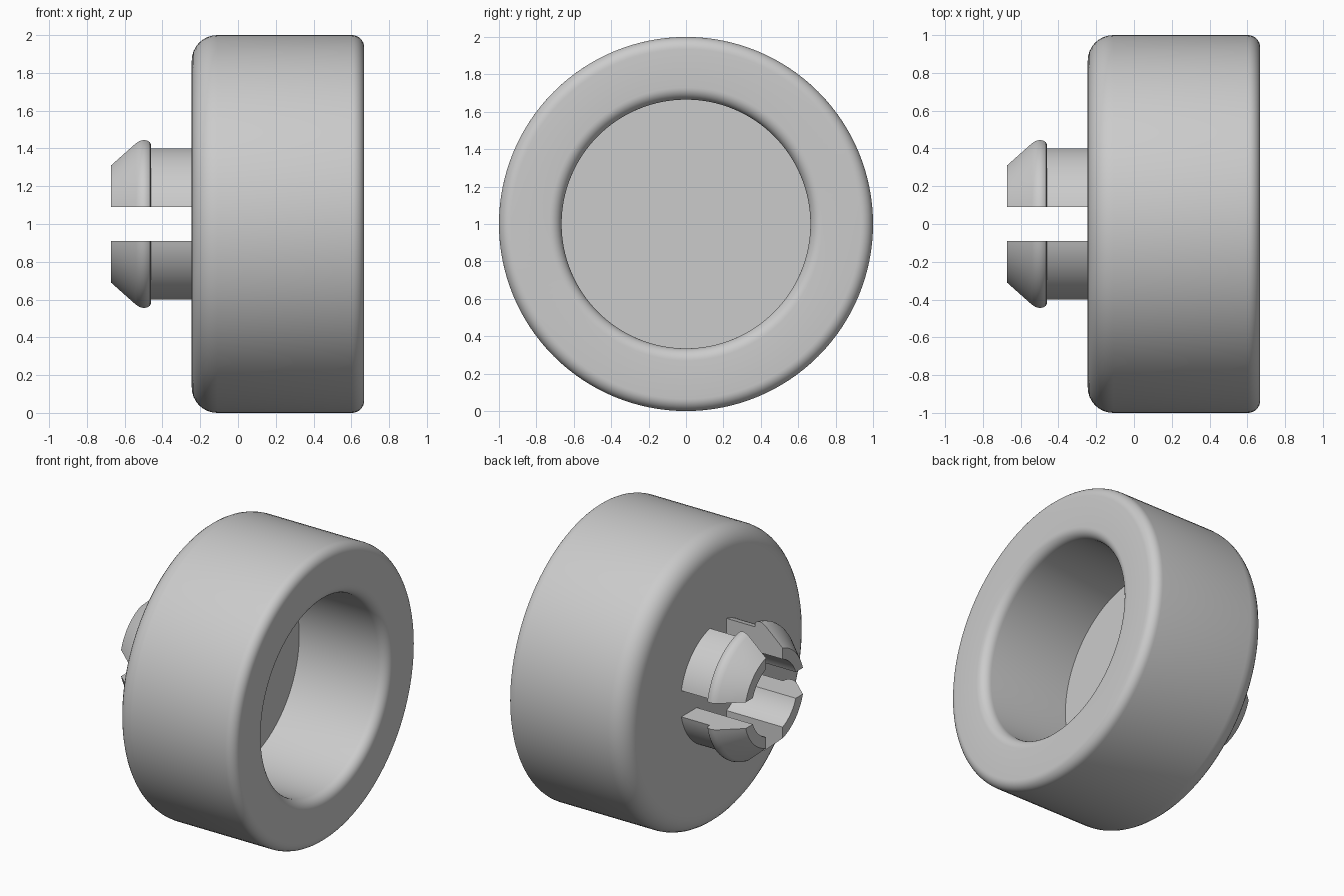
import bpy, bmesh, math

if "Cube" in bpy.data.objects:
    bpy.data.objects.remove(bpy.data.objects["Cube"])

SEG = 128
grey = bpy.data.materials.new("light grey")
grey.diffuse_color = (0.6, 0.6, 0.6, 1)
grey.use_nodes = True
grey.node_tree.nodes["Principled BSDF"].inputs["Base Color"].default_value = grey.diffuse_color


def arc(cx, cr, rad, a0, a1, n=8):
    """Fillet points (x, radius) around a centre, angles in degrees."""
    return [(cx + rad * math.cos(math.radians(a0 + (a1 - a0) * i / n)),
             cr + rad * math.sin(math.radians(a0 + (a1 - a0) * i / n))) for i in range(n + 1)]


def finish(bm, name):
    bmesh.ops.recalc_face_normals(bm, faces=bm.faces)
    mesh = bpy.data.meshes.new(name)
    bm.to_mesh(mesh)
    bm.free()
    mesh.materials.append(grey)
    obj = bpy.data.objects.new(name, mesh)
    obj.location.z = 1
    bpy.context.collection.objects.link(obj)
    bpy.ops.object.select_all(action='DESELECT')
    obj.select_set(True)
    bpy.context.view_layer.objects.active = obj
    bpy.ops.object.shade_smooth_by_angle(angle=math.radians(25))
    return obj


# Cup: filleted outer wall, rounded mouth and flat floor, revolved about x
L, R, FLOOR, BORE = -0.245, 0.668, 0.0, 0.665
profile = (arc(L + 0.135, 0.865, 0.135, 180, 90)
           + arc(R - 0.065, 0.935, 0.065, 90, 0)
           + arc(R - 0.065, BORE + 0.065, 0.065, 0, -90)
           + [(FLOOR, BORE)])
bm = bmesh.new()
rings = []
for x, r in profile:
    rings.append([bm.verts.new((x, r * math.cos(2 * math.pi * i / SEG),
                                r * math.sin(2 * math.pi * i / SEG))) for i in range(SEG)])
for a, b in zip(rings, rings[1:]):
    for i in range(SEG):
        j = (i + 1) % SEG
        bm.faces.new((a[i], a[j], b[j], b[i]))
bm.faces.new(rings[0])
bm.faces.new(rings[-1])
finish(bm, "cup")

# Snap prongs: four barbed ring quarters separated by a cross-shaped slot
GAP, STEPS = 0.09, 20
barb = [(L + 0.01, 0.25), (L + 0.01, 0.41), (-0.46, 0.41), (-0.46, 0.428), (-0.466, 0.442),
        (-0.48, 0.451), (-0.50, 0.454), (-0.52, 0.449), (-0.54, 0.437),
        (-0.672, 0.323), (-0.672, 0.25)]
for k in range(4):
    bm = bmesh.new()
    rows = []
    for x, r in barb:
        start = math.asin(GAP / r)
        row = []
        for i in range(STEPS + 1):
            t = start + (math.pi / 2 - 2 * start) * i / STEPS + k * math.pi / 2
            row.append(bm.verts.new((x, r * math.cos(t), r * math.sin(t))))
        rows.append(row)
    for a, b in zip(rows, rows[1:] + rows[:1]):
        for i in range(STEPS):
            bm.faces.new((a[i], a[i + 1], b[i + 1], b[i]))
    bm.faces.new([row[0] for row in rows])
    bm.faces.new([row[-1] for row in rows])
    finish(bm, f"snap_prong_{k + 1}")
